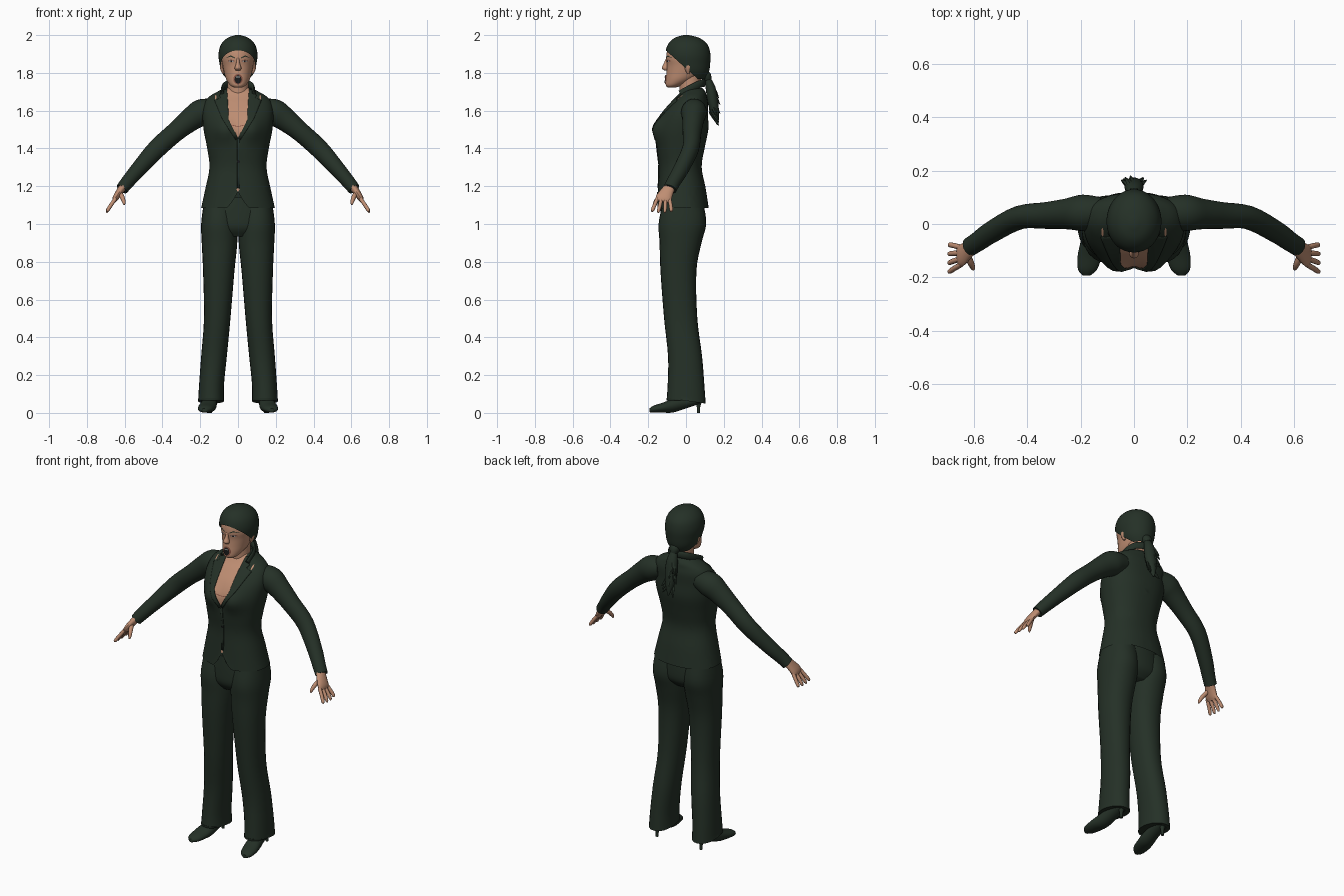
import bpy, bmesh, math, random
from mathutils import Vector
from mathutils.bvhtree import BVHTree

random.seed(4)
if "Cube" in bpy.data.objects:
    bpy.data.objects.remove(bpy.data.objects["Cube"])
X, Y, Z = Vector((1, 0, 0)), Vector((0, 1, 0)), Vector((0, 0, 1))
parts = []


def material(name, rgb):
    m = bpy.data.materials.new(name)
    m.use_nodes = True
    m.diffuse_color = (*rgb, 1)
    m.node_tree.nodes["Principled BSDF"].inputs["Base Color"].default_value = (*rgb, 1)
    return m


green = material("dark green", (0.018, 0.03, 0.02))
skin = material("skin", (0.52, 0.27, 0.17))
lip = material("lip brown", (0.25, 0.09, 0.06))
black = material("near black", (0.01, 0.01, 0.01))
pale = material("pale grey", (0.4, 0.42, 0.4))


def make(name, verts, faces, mat, mirror=False):
    mesh = bpy.data.meshes.new(name)
    mesh.from_pydata(verts, [], faces)
    ob = bpy.data.objects.new(name, mesh)
    bpy.context.collection.objects.link(ob)
    mesh.materials.append(mat)
    if mirror:
        ob.modifiers.new("Mirror", "MIRROR")
    parts.append(ob)
    return ob


def edit(ob, action):
    bm = bmesh.new()
    bm.from_mesh(ob.data)
    action(bm)
    bm.to_mesh(ob.data)
    bm.free()


def spline(rows, sub):
    """Catmull-Rom interpolation of station rows."""
    out = []
    for i in range(len(rows) - 1):
        p = [rows[max(i - 1, 0)], rows[i], rows[i + 1], rows[min(i + 2, len(rows) - 1)]]
        for k in range(sub):
            t = k / sub
            out.append([b + t / 2 * (c - a + t * (2 * a - 5 * b + 4 * c - d + t * (3 * (b - c) + d - a)))
                        for a, b, c, d in zip(*p)])
    return out + [list(rows[-1])]


def sweep(name, rows, mat, sides=24, sub=4, axis=None, ref=Y, power=2.0, mirror=False):
    """Loft ellipses; each row is x, y, z, half width, half depth (along ref)."""
    rows = spline(rows, sub)
    verts, faces = [], []
    for i, (x, y, z, a, b) in enumerate(rows):
        t = axis or (Vector(rows[min(i + 1, len(rows) - 1)][:3]) - Vector(rows[max(i - 1, 0)][:3])).normalized()
        v = (ref - t * t.dot(ref)).normalized()
        u = v.cross(t)
        for k in range(sides):
            c, s = math.cos(math.tau * k / sides), math.sin(math.tau * k / sides)
            c, s = (math.copysign(abs(w) ** (2 / power), w) for w in (c, s))
            verts.append(Vector((x, y, z)) + u * a * c + v * b * s)
            if i:
                j, n = (i - 1) * sides, (k + 1) % sides
                faces.append((j + k, j + n, j + n + sides, j + k + sides))
    faces += [tuple(range(sides))[::-1], tuple(range(len(verts) - sides, len(verts)))]
    ob = make(name, verts, faces, mat, mirror)
    edit(ob, lambda bm: bmesh.ops.recalc_face_normals(bm, faces=bm.faces))
    return ob


def drape(name, rows, target, mat, lift=0.003, mirror=False, thick=0.0, across=6):
    """Thin plate laid on the front of a part; rows are (left, right) x-z pairs."""
    tree = BVHTree.FromPolygons([v.co for v in target.data.vertices], [p.vertices[:] for p in target.data.polygons])
    fine = []
    for (l0, r0), (l1, r1) in zip(rows, rows[1:]):
        fine += [(Vector(l0).lerp(Vector(l1), k / 4), Vector(r0).lerp(Vector(r1), k / 4)) for k in range(4)]
    fine.append((Vector(rows[-1][0]), Vector(rows[-1][1])))
    verts, faces, w = [], [], across + 1
    for i, (l, r) in enumerate(fine):
        for k in range(w):
            p = l.lerp(r, k / across)
            o = Vector((p.x, -1, p.y))
            hit = tree.ray_cast(o, Y)[0] or tree.find_nearest(Vector((p.x, 0, p.y)))[0]
            verts.append(hit - Y * lift)
            if i and k:
                q = i * w + k
                faces.append((q, q - 1, q - w - 1, q - w))
    ob = make(name, verts, faces, mat, mirror)
    if sum(p.normal.y * p.area for p in ob.data.polygons) > 0:
        ob.data.flip_normals()
    if thick:
        ob.modifiers.new("Thickness", "SOLIDIFY").thickness = thick
    return ob


def oval(cx, cz, w, h, n=8):
    return [((cx - w * math.sin(a), cz + h * math.cos(a)), (cx + w * math.sin(a), cz + h * math.cos(a)))
            for a in (math.pi * (0.03 + 0.94 * i / n) for i in range(n + 1))]


# Jacket body, with bust, open front hem and skin-coloured neckline
jacket = sweep("jacket", [(0, cy, z, rx, ry) for z, cy, rx, ry in (
    (1.085, -.017, .195, .137), (1.19, -.022, .172, .126), (1.3, -.03, .151, .113), (1.4, -.028, .163, .126),
    (1.5, -.018, .182, .136), (1.58, -.006, .188, .122), (1.64, .017, .178, .099), (1.675, .03, .152, .079),
    (1.7, .037, .11, .066), (1.72, .035, .072, .05))], green, sides=48, axis=Z, power=2.25)


def shape_jacket(bm):
    for v in bm.verts:
        x, y, z = abs(v.co.x), v.co.y, v.co.z
        if y < 0:
            v.co.y -= 0.032 * math.exp(-((x - .075) / .055) ** 2 - ((z - 1.5) / .06) ** 2) * min(1, -y / .08)
            v.co.z = max(z, 1.085 + .085 * (1 - x / .05))
    bmesh.ops.delete(bm, geom=[f for f in bm.faces if len(f.verts) > 4 and f.calc_center_median().z < 1.2],
                     context="FACES_ONLY")
    cuts = [((s * .05, 0, 1.55), (.19, 0, -s * .01)) for s in (-1, 1)]
    cuts += [((0, 0, 1.455), (.095, 0, -s * .05)) for s in (-1, 1)] + [((0, .02, 0), (0, 1, 0))]
    for co, no in cuts:
        bmesh.ops.bisect_plane(bm, geom=bm.verts[:] + bm.edges[:] + bm.faces[:], plane_co=co, plane_no=no)
    for f in bm.faces:
        c = f.calc_center_median()
        edge = min((c.z - 1.455) * .05 / .095, .05 + (c.z - 1.55) * .01 / .19)
        f.material_index = int(c.y < .02 and abs(c.x) < edge)


jacket.data.materials.append(skin)
edit(jacket, shape_jacket)

# Lapels, collar, closure and small front details
drape("lapels", [((.06, 1.715), (.085, 1.712)), ((.056, 1.68), (.098, 1.68)), ((.055, 1.665), (.09, 1.668)),
                 ((.054, 1.655), (.125, 1.655)), ((.049, 1.55), (.085, 1.56)), ((.0, 1.455), (.012, 1.445))],
      jacket, green, lift=.006, mirror=True, thick=.006)
half = [(.083, -.03, 1.688), (.079, .03, 1.72), (.052, .077, 1.742)]
sweep("collar", [(-x, y, z, .009, .02) for x, y, z in half] + [(0, .096, 1.748, .009, .022)]
      + [(x, y, z, .009, .02) for x, y, z in half[::-1]], green, sides=12, ref=Z)
drape("closure", [((-.004, 1.455), (.008, 1.455)), ((-.004, 1.19), (.008, 1.19))], jacket, green, thick=.003)
drape("button", oval(.002, 1.33, .008, .008), jacket, black, lift=.006)
drape("waist_gap", oval(0, 1.182, .007, .009), jacket, skin, lift=.005)
drape("undershirt_edge", [((-.035, 1.526), (-.035, 1.522)), ((0, 1.518), (0, 1.514)), ((.035, 1.526), (.035, 1.522))],
      jacket, lip, lift=.002)
drape("shoulder_gaps", oval(.118, 1.672, .004, .012), jacket, skin, lift=.004, mirror=True)

# Sleeves
sweep("sleeves", [(.12, .045, 1.61, .052, .055), (.19, .042, 1.592, .07, .068), (.25, .038, 1.553, .062, .058),
                  (.33, .032, 1.488, .052, .05), (.43, .024, 1.398, .05, .044), (.53, -.028, 1.287, .041, .041),
                  (.585, -.066, 1.222, .036, .037), (.615, -.085, 1.185, .033, .036)], green, mirror=True)

# Hands
sweep("palms", [(.6, -.078, 1.208, .022, .027), (.626, -.1, 1.172, .019, .035), (.648, -.118, 1.138, .016, .042),
                (.657, -.124, 1.118, .009, .036)], skin, sides=16, mirror=True)
for name, s in (("index", -1), ("middle", -.33), ("ring", .33), ("little", 1)):
    sweep(name + "_fingers", [(.648, -.12 + s * .032, 1.135, .01, .01), (.674, -.124 + s * .043, 1.098, .01, .01),
                              (.69, -.128 + s * .05, 1.073, .009, .009),
                              (.696, -.13 + s * .053, 1.056 + abs(s) * .012, .004, .004)],
          skin, sides=10, mirror=True)
sweep("thumbs", [(.628, -.11, 1.168, .013, .013), (.612, -.145, 1.14, .012, .012), (.604, -.164, 1.115, .009, .009),
                 (.602, -.17, 1.102, .004, .004)], skin, sides=10, ref=X, mirror=True)

# Trousers
sweep("trouser_hips", [(0, -.018, 1.14, .165, .11), (0, -.018, 1.05, .186, .118), (0, -.02, .98, .18, .115),
                       (0, -.025, .935, .11, .08)], green, sides=32, axis=Z)
legs = sweep("trouser_legs", [(.098, -.016, 1.1, .085, .11), (.1, -.019, 1.0, .095, .126), (.098, -.029, .9, .094, .111),
                              (.102, -.04, .75, .083, .095), (.11, -.028, .5, .07, .088), (.127, -.005, .3, .068, .09),
                              (.14, 0, .15, .066, .097), (.143, 0, .05, .069, .104)],
             green, axis=Z, power=2.2, mirror=True)
for v in legs.data.vertices:
    if v.co.z < .055:
        v.co.z += .14 * (.1 - v.co.y)

# Shoes with slim heels
sweep("shoes", [(.145, .092, .075, .022, .02), (.146, .06, .068, .034, .024), (.15, -.01, .055, .038, .035),
                (.157, -.07, .039, .044, .037), (.166, -.12, .028, .045, .027), (.174, -.17, .02, .036, .019),
                (.178, -.193, .014, .014, .01)], green, axis=-Y, ref=Z, mirror=True)
sweep("heels", [(.146, .066, 0, .009, .008), (.146, .066, .03, .01, .009), (.146, .068, .065, .02, .018)],
      green, sides=12, axis=Z, mirror=True)

# Neck, head, nose and ears
sweep("neck", [(0, .03, 1.65, .065, .065), (0, .022, 1.72, .056, .056), (0, .02, 1.8, .055, .062)], skin, axis=Z)
head = sweep("head", [(0, cy, z, rx, ry) for z, cy, rx, ry in (
    (1.722, -.077, .02, .02), (1.735, -.062, .042, .045), (1.765, -.03, .062, .076), (1.8, -.008, .073, .095),
    (1.84, 0, .081, .101), (1.88, .002, .088, .107), (1.93, .005, .084, .1), (1.975, .005, .055, .065))],
             skin, sides=36, axis=Z)
sweep("nose", [(0, -.098, 1.878, .007, .008), (0, -.106, 1.85, .01, .012), (0, -.11, 1.826, .018, .019),
               (0, -.105, 1.813, .012, .01)], skin, sides=14, axis=Z)
sweep("ears", [(.078, .012, 1.795, .005, .006), (.084, .01, 1.82, .01, .016), (.086, .014, 1.845, .01, .02),
               (.084, .016, 1.865, .004, .01)], skin, sides=12, axis=Z, mirror=True)

# Face details: brows, eyes, open mouth and teeth
drape("brows", [((.016, 1.882), (.016, 1.876)), ((.038, 1.892), (.038, 1.886)), ((.062, 1.882), (.062, 1.88))],
      head, green, lift=.002, mirror=True)
drape("eyelids", oval(.036, 1.863, .018, .007), head, lip, lift=.0015, mirror=True)
drape("eyes", oval(.036, 1.862, .014, .004), head, pale, lift=.0025, mirror=True)
drape("pupils", oval(.036, 1.862, .005, .004), head, black, lift=.0035, mirror=True)
drape("lips", oval(0, 1.767, .025, .028), head, lip, lift=.003)
drape("mouth", oval(0, 1.766, .018, .022), head, black, lift=.006)
drape("teeth", [((-.011, 1.781), (.011, 1.781)), ((-.012, 1.776), (.012, 1.776))], head, pale, lift=.008)

# Hair cap trimmed to the hairline
hair = sweep("hair", [(0, cy, z, rx, ry) for z, cy, rx, ry in (
    (1.75, .035, .05, .06), (1.8, .022, .085, .098), (1.85, .014, .098, .114), (1.9, .01, .103, .119),
    (1.95, .009, .09, .105), (1.985, .005, .056, .066), (2.0, .002, .012, .014))], green, sides=36, axis=Z)


def trim_hair(bm):
    for co, no in (((0, -.11, 1.922), (0, .125, .14)), ((0, 0, 1.768), (0, 0, 1))):
        bmesh.ops.bisect_plane(bm, geom=bm.verts[:] + bm.edges[:] + bm.faces[:], plane_co=co, plane_no=no,
                               clear_inner=True)


edit(hair, trim_hair)

# Ponytail: tie, core and ragged strands
sweep("hair_tie", [(0, .085, 1.8, .02, .02), (0, .105, 1.785, .03, .028), (0, .118, 1.76, .02, .02)], green, sides=14)
sweep("ponytail", [(0, .11, 1.775, .018, .016), (0, .13, 1.72, .032, .026), (0, .142, 1.65, .036, .028),
                   (0, .155, 1.58, .024, .02), (0, .168, 1.525, .004, .004)], green, sides=16)
for i in range(10):
    z, a = 1.74 - .016 * i, random.uniform(-1.2, 1.2)
    dx, dy = math.sin(a), math.cos(a)
    sweep(f"strand_{i + 1}", [(0, .13, z, .014, .012), (dx * .03, .137 + dy * .022, z - .04, .013, .01),
                              (dx * .055, .145 + dy * .036, z - .075, .002, .002)], green, sides=6, sub=2)

# Smooth shading with sharp edges kept
bpy.ops.object.select_all(action="DESELECT")
for ob in parts:
    ob.select_set(True)
bpy.context.view_layer.objects.active = parts[0]
bpy.ops.object.shade_smooth_by_angle(angle=math.radians(45))
